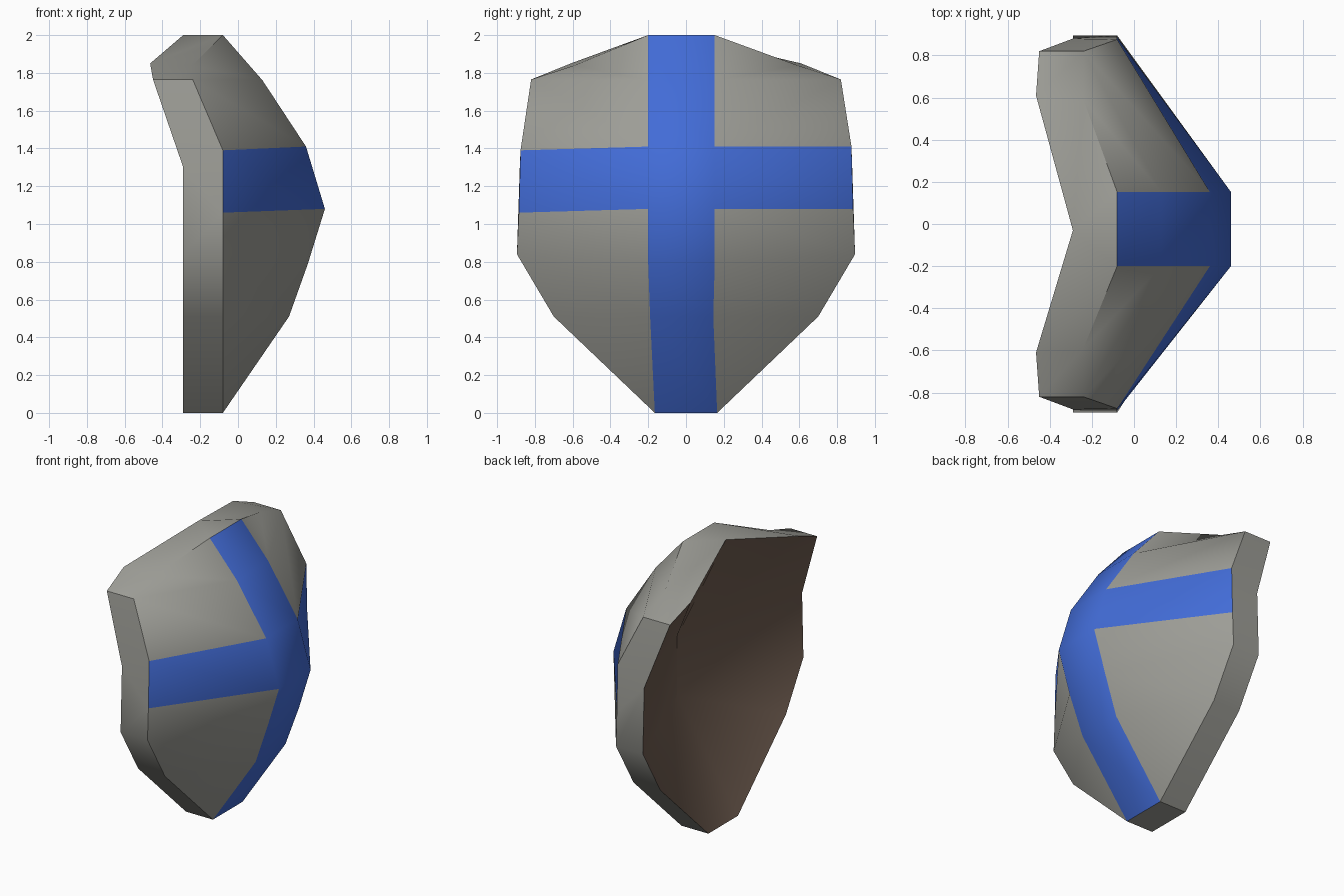
import bpy, bmesh, math

if "Cube" in bpy.data.objects:
    bpy.data.objects.remove(bpy.data.objects["Cube"])


def material(name, rgb):
    m = bpy.data.materials.new(name)
    m.diffuse_color = (*rgb, 1)
    m.use_nodes = True
    m.node_tree.nodes["Principled BSDF"].inputs["Base Color"].default_value = m.diffuse_color
    return m


GREY, BLUE, BROWN = range(3)
mats = [material("steel grey", (0.34, 0.34, 0.31)),
        material("cross blue", (0.055, 0.15, 0.68)),
        material("leather brown", (0.165, 0.112, 0.083))]

bm = bmesh.new()


def face(verts, mat, flip=False):
    f = bm.faces.new(verts[::-1] if flip else verts)
    f.material_index = mat


def half_points(s):
    """All named points of one half; s is -1 or 1 (sign of y)."""
    c = 0.2 if s < 0 else 0.152          # cross edge is slightly off centre
    d = -0.02 if s < 0 else 0            # arm drops a little on one side
    pts = {
        # front rim, from the top down
        "A": (-0.08, c, 2.0), "B": (-0.24, 0.59, 1.84), "C": (-0.24, 0.82, 1.765),
        "D": (-0.08, 0.876, 1.41 + d), "G": (-0.08, 0.885, 1.08 + d),
        "H": (-0.08, 0.895, 0.84), "I": (-0.08, 0.7, 0.51), "J": (-0.08, 0.165, 0),
        # edge of the raised centre strip
        "F": (0.13, c, 1.76), "E": (0.36, c, 1.41), "M": (0.46, c, 1.08),
        "L": (0.37, c, 0.79), "K": (0.27, c * 0.95, 0.51),
        # back rim
        "b": (-0.465, 0.61, 1.85), "c": (-0.45, 0.82, 1.765), "d": (-0.29, 0.88, 1.3),
        "h": (-0.29, 0.895, 0.84), "i": (-0.29, 0.7, 0.51), "j": (-0.29, 0.165, 0),
    }
    return {k: bm.verts.new((x, s * y, z)) for k, (x, y, z) in pts.items()}


# shared points: back top, two deep points of the hollow back
top = bm.verts.new((-0.29, -0.03, 2.0))
hub_hi = bm.verts.new((0.09, -0.03, 1.22))
hub_lo = bm.verts.new((0.09, -0.03, 0.8))

halves = {}
for s in (-1, 1):
    p = halves[s] = half_points(s)
    p.update(T=top, U=hub_hi, V=hub_lo)
    groups = {
        # grey front panels and outer rim
        GREY: ["ABF", "BCF", "CEF", "CDE", "GHLM", "HIKL", "IJK",
               "ATbB", "BbcC", "CcdD", "DdG", "GdhH", "HhiI", "IijJ"],
        # cross arm
        BLUE: ["DGME"],
        # hollow back
        BROWN: ["TUb", "bUc", "cUd", "dUVh", "hVi", "iVj"],
    }
    for mat, names in groups.items():
        for n in names:
            face([p[k] for k in n], mat, s > 0)

# faces bridging the two halves: cross upright, top, bottom, lower hollow
l, r = halves[-1], halves[1]
strip = "AFEMLKJ"
for a, b in zip(strip, strip[1:]):
    face([l[a], l[b], r[b], r[a]], BLUE)
face([l["A"], r["A"], top], GREY)
face([l["J"], l["j"], r["j"], r["J"]], GREY)
face([l["j"], hub_lo, r["j"]], BROWN)

bmesh.ops.recalc_face_normals(bm, faces=bm.faces)
mesh = bpy.data.meshes.new("shield")
bm.to_mesh(mesh)
bm.free()
for m in mats:
    mesh.materials.append(m)
shield = bpy.data.objects.new("shield", mesh)
bpy.context.collection.objects.link(shield)

# smooth inside each panel, sharp at the rim
bpy.context.view_layer.objects.active = shield
shield.select_set(True)
bpy.ops.object.shade_smooth_by_angle(angle=math.radians(40))
